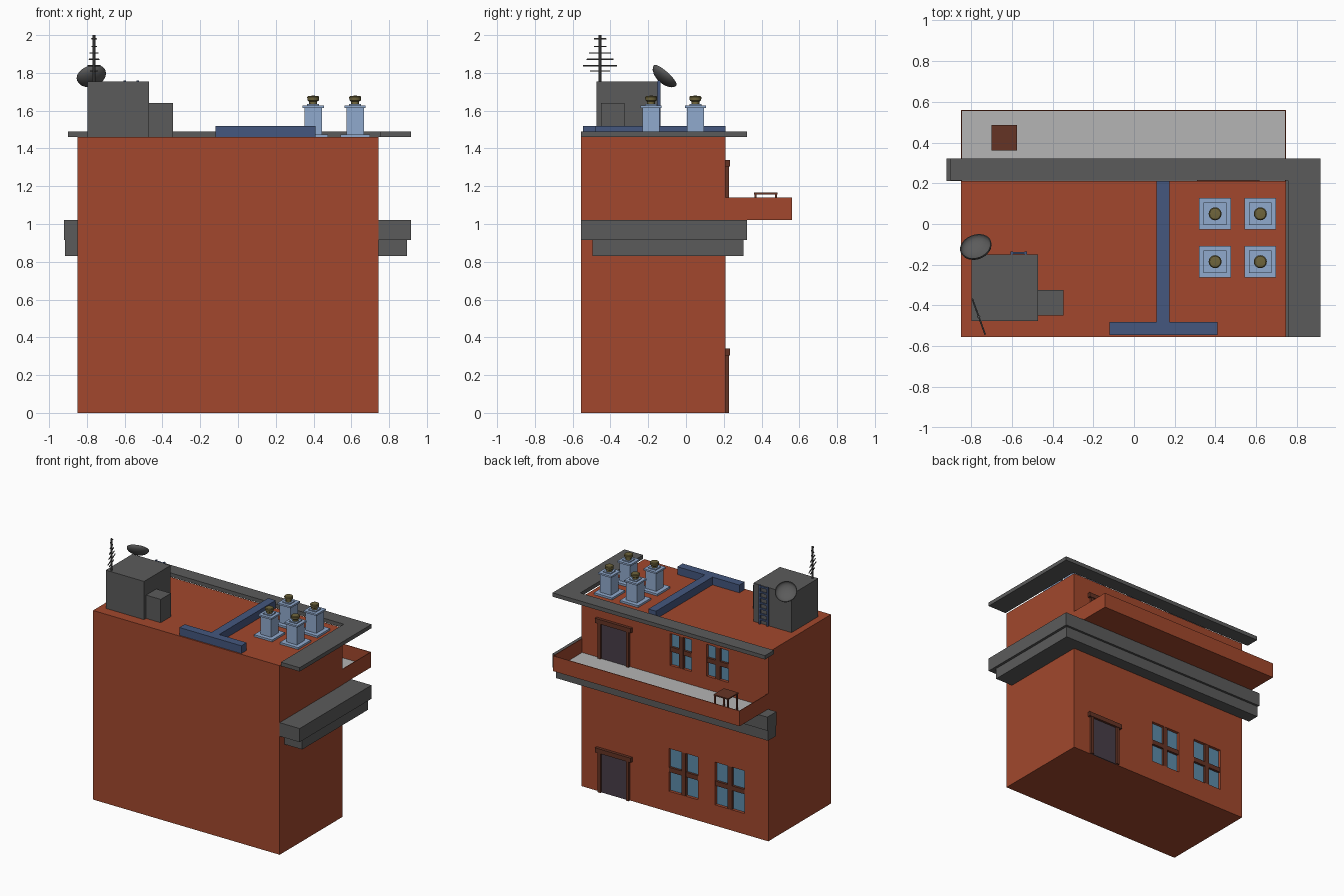
import bpy, bmesh, math
from mathutils import Vector

if "Cube" in bpy.data.objects:
    bpy.data.objects.remove(bpy.data.objects["Cube"])


def mat(name, rgb):
    m = bpy.data.materials.new(name)
    m.diffuse_color = (*rgb, 1)
    m.use_nodes = True
    m.node_tree.nodes["Principled BSDF"].inputs["Base Color"].default_value = m.diffuse_color
    return m


BRICK = mat("brick_red", (0.36, 0.064, 0.026))
GREY = mat("dark_grey", (0.105, 0.105, 0.105))
FLOOR = mat("light_grey", (0.46, 0.46, 0.46))
NAVY = mat("navy_blue", (0.058, 0.095, 0.21))
PALE = mat("pale_blue", (0.28, 0.40, 0.61))
OLIVE = mat("olive", (0.16, 0.13, 0.045))
BROWN = mat("wood_brown", (0.13, 0.034, 0.018))
GLASS = mat("window_glass", (0.11, 0.26, 0.40))
DOOR = mat("door_plum", (0.065, 0.048, 0.065))


def finish(name, bm, m):
    bmesh.ops.recalc_face_normals(bm, faces=bm.faces)
    me = bpy.data.meshes.new(name)
    bm.to_mesh(me)
    bm.free()
    ob = bpy.data.objects.new(name, me)
    bpy.context.collection.objects.link(ob)
    if m:
        me.materials.append(m)
    return ob


def boxes(name, spans, m):
    """One object made of boxes given as (x0, x1, y0, y1, z0, z1)."""
    bm = bmesh.new()
    for x0, x1, y0, y1, z0, z1 in spans:
        vs = bmesh.ops.create_cube(bm, size=1)["verts"]
        for v in vs:
            v.co = ((x0 + x1) / 2 + v.co.x * (x1 - x0),
                    (y0 + y1) / 2 + v.co.y * (y1 - y0),
                    (z0 + z1) / 2 + v.co.z * (z1 - z0))
    return finish(name, bm, m)


def slab(name, outline, z0, z1, m):
    """Extrude a flat outline upwards."""
    bm = bmesh.new()
    f = bm.faces.new([bm.verts.new((x, y, z0)) for x, y in outline])
    new = bmesh.ops.extrude_face_region(bm, geom=[f])["geom"]
    for v in new:
        if isinstance(v, bmesh.types.BMVert):
            v.co.z = z1
    return finish(name, bm, m)


def lathe(name, profile, m, sides, at, axis=(0, 0, 1)):
    """Spin (radius, height) points round an axis."""
    rot = Vector(axis).to_track_quat('Z', 'Y')
    bm = bmesh.new()
    rings = []
    for r, h in profile:
        rings.append([bm.verts.new(Vector(at) + rot @ Vector((
            r * math.cos(2 * math.pi * i / sides),
            r * math.sin(2 * math.pi * i / sides), h))) for i in range(sides)])
    for a, b in zip(rings, rings[1:]):
        for i in range(sides):
            j = (i + 1) % sides
            bm.faces.new((a[i], a[j], b[j], b[i]))
    bmesh.ops.remove_doubles(bm, verts=bm.verts, dist=1e-5)
    ob = finish(name, bm, m)
    bpy.context.view_layer.objects.active = ob
    ob.select_set(True)
    bpy.ops.object.shade_smooth_by_angle(angle=math.radians(35))
    ob.select_set(False)
    return ob


L, R, F, B, TOP = -0.85, 0.745, -0.555, 0.21, 1.46

# Main block with window recesses in the back wall
windows = [(-0.25, 0.0, 0.16, 0.49), (-0.645, -0.395, 0.16, 0.49),
           (-0.195, -0.012, 1.135, 1.38), (-0.51, -0.322, 1.135, 1.38)]
body = boxes("building_body", [(L, R, F, B, 0, TOP)], BRICK)
cutter = boxes("window_cutter", [(a, b, B - 0.03, B + 0.05, c, d)
                                 for a, b, c, d in windows], None)
cutter.hide_render = True
mod = body.modifiers.new("recess", 'BOOLEAN')
mod.operation, mod.solver, mod.object = 'DIFFERENCE', 'EXACT', cutter
bpy.context.view_layer.objects.active = body
bpy.ops.object.modifier_apply(modifier=mod.name)
bpy.data.objects.remove(cutter)

# Glass and crossing bars
for n, (a, b, c, d) in enumerate(windows, 1):
    xm, zm, w = (a + b) / 2, (c + d) / 2, 0.018
    boxes(f"window_glass_{n}", [(a, b, B - 0.03, B - 0.022, c, d)], GLASS)
    boxes(f"window_bars_{n}", [(xm - w, xm + w, B - 0.025, B - 0.002, c, d),
                               (a, b, B - 0.025, B - 0.004, zm - w, zm + w)], BROWN)

# Doors, ground floor and balcony
for n, (z0, z1) in enumerate([(0, 0.34), (1.03, 1.34)], 1):
    boxes(f"door_panel_{n}", [(0.35, 0.575, B - 0.002, B + 0.006, z0, z1 - 0.035)], DOOR)
    boxes(f"door_frame_{n}", [(0.33, 0.355, B, B + 0.018, z0, z1 - 0.035),
                              (0.57, 0.595, B, B + 0.018, z0, z1 - 0.035),
                              (0.31, 0.615, B, B + 0.023, z1 - 0.035, z1)], BROWN)


# L-shaped ledges wrapping the back and right walls
def wrap(name, x0, x1, y0, y1, xin, yin, z0, z1):
    slab(name, [(x0, yin), (xin, yin), (xin, y0), (x1, y0), (x1, y1), (x0, y1)],
         z0, z1, GREY)


wrap("roof_cornice", -0.90, 0.915, F, 0.322, 0.755, B + 0.003, 1.46, 1.49)
wrap("upper_ledge", -0.92, 0.915, F, 0.322, R, B, 0.915, 1.02)
wrap("lower_ledge", -0.915, 0.895, -0.495, 0.305, R, B, 0.83, 0.915)

# Balcony tray
Y, t = 0.56, 0.005
boxes("balcony_walls", [(L, R, B, Y, 1.022, 1.028),
                        (L, R, Y - t, Y, 1.028, 1.14),
                        (L, L + t, B, Y - t, 1.028, 1.14),
                        (R - t, R, B, Y - t, 1.028, 1.14)], BRICK)
boxes("balcony_floor", [(L + t, R - t, B, Y - t, 1.028, 1.033)], FLOOR)

# Balcony table
boxes("table", [(-0.70, -0.575, 0.36, 0.485, 1.157, 1.166)] +
      [(x, x + 0.01, y, y + 0.01, 1.033, 1.157)
       for x in (-0.697, -0.588) for y in (0.363, 0.472)], BROWN)

# Roof pipes in a T
boxes("roof_duct", [(-0.12, 0.41, -0.545, -0.48, TOP, 1.52),
                    (0.11, 0.175, -0.48, B, TOP, 1.52)], NAVY)

# Chimneys with pots
n = 0
for x in (0.398, 0.62):
    for y in (0.05, -0.185):
        n += 1
        boxes(f"chimney_{n}", [(x - w, x + w, y - w, y + w, z0, z1) for w, z0, z1 in
                               ((0.078, TOP, 1.475), (0.046, 1.475, 1.615),
                                (0.056, 1.615, 1.628), (0.032, 1.628, 1.635))], PALE)
        lathe(f"chimney_pot_{n}", [(0.0, 1.633), (0.021, 1.633), (0.021, 1.648),
                                   (0.030, 1.654), (0.032, 1.672), (0.027, 1.677),
                                   (0.0, 1.680)], OLIVE, 16, (x, y, 0))

# Roof hut with side box
boxes("roof_hut", [(-0.797, -0.47, -0.475, -0.15, TOP, 1.755)], GREY)
boxes("roof_side_box", [(-0.47, -0.345, -0.45, -0.325, TOP, 1.64)], GREY)

# Ladder on the back of the hut
boxes("ladder", [(x, x + 0.012, -0.15, -0.135, TOP, 1.76) for x in (-0.605, -0.537)] +
      [(-0.6, -0.53, -0.147, -0.138, z, z + 0.012)
       for z in (1.49 + 0.042 * i for i in range(7))], NAVY)

# Aerial: mast and slanted cross rods
ax, ay = -0.762, -0.455
lathe("aerial_mast", [(0, 1.75), (0.008, 1.75), (0.007, 2.0), (0, 2.0)], GREY, 8, (ax, ay, 0))
for n, (z, h) in enumerate([(1.81, 0.055), (1.838, 0.094), (1.872, 0.074), (1.905, 0.06),
                            (1.94, 0.034), (1.98, 0.034)], 1):
    lathe(f"aerial_rod_{n}", [(0, -h), (0.004, -h), (0.004, h), (0, h)],
          GREY, 6, (ax, ay, z), (-0.34, 0.94, 0))

# Satellite dish: shallow bowl with a thin shell, facing up and back
bowl = [(0.08 * math.sin(math.pi / 2 * i / 6), -0.042 * math.cos(math.pi / 2 * i / 6))
        for i in range(7)]
inner = [(r * 0.95, h * 0.85) for r, h in reversed(bowl)]
lathe("satellite_dish", bowl + inner, GREY, 24, (-0.777, -0.11, 1.787), (-0.25, 0.65, 0.72))
